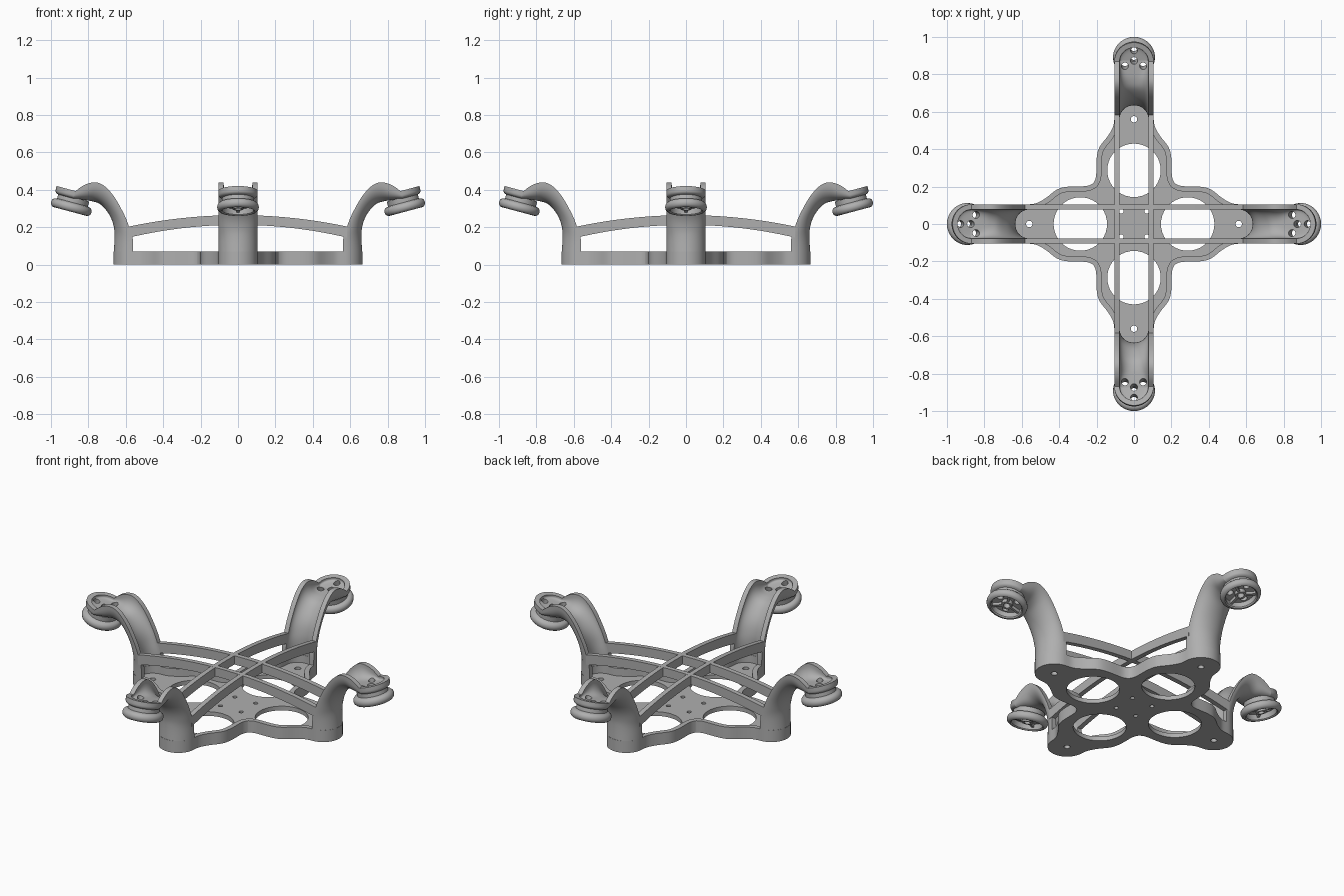
import bpy, bmesh, math
from mathutils import Vector, Matrix

cube = bpy.data.objects.get("Cube")
if cube:
    bpy.data.objects.remove(cube, do_unlink=True)

WALL, HALF = 0.028, 0.105          # shell thickness, arm half width
TILT = math.radians(15)            # motor mount tilt
U = Vector((math.cos(TILT), 0, math.sin(TILT)))
N = Vector((-math.sin(TILT), 0, math.cos(TILT)))
Y = Vector((0, 1, 0))
HUB = Vector((0.88, 0, 0.35))      # underside centre of the arm tip
TIP_H = 0.045                      # wall height of the arm tip
TIP_E = 0.4                        # squareness of the arm tip section

grey = bpy.data.materials.new("frame_grey")
grey.use_nodes = True
COLOUR = (0.43, 0.43, 0.43, 1)
grey.diffuse_color = COLOUR
grey.node_tree.nodes["Principled BSDF"].inputs["Base Color"].default_value = COLOUR


def make(name, bm):
    bmesh.ops.remove_doubles(bm, verts=bm.verts, dist=1e-5)
    bmesh.ops.recalc_face_normals(bm, faces=bm.faces)
    mesh = bpy.data.meshes.new(name)
    bm.to_mesh(mesh)
    bm.free()
    mesh.materials.append(grey)
    ob = bpy.data.objects.new(name, mesh)
    bpy.context.collection.objects.link(ob)
    return ob


def loft(name, rings, closed=False):
    """Skin a row of closed cross-sections."""
    bm = bmesh.new()
    rows = [[bm.verts.new(p) for p in r] for r in rings]
    n = len(rows[0])
    pairs = list(zip(rows, rows[1:])) + ([(rows[-1], rows[0])] if closed else [])
    for a, b in pairs:
        for i in range(n):
            j = (i + 1) % n
            bm.faces.new((a[i], a[j], b[j], b[i]))
    if not closed:
        bm.faces.new(rows[0])
        bm.faces.new(rows[-1])
    return make(name, bm)


def spline(pts, steps=5):
    """Smooth curve through points of any dimension."""
    p = [pts[0]] + list(pts) + [pts[-1]]
    out = []
    for a, b, c, d in zip(p, p[1:], p[2:], p[3:]):
        for k in range(steps):
            t = k / steps
            out.append([0.5 * (2*v + (w-u)*t + (2*u-5*v+4*w-x)*t*t + (3*v-u-3*w+x)*t**3)
                        for u, v, w, x in zip(a, b, c, d)])
    return out + [list(pts[-1])]


def cutter(holes, direction, depth):
    """Round cutters: (position, radius) along a direction."""
    bm = bmesh.new()
    rot = Vector((0, 0, 1)).rotation_difference(direction).to_matrix().to_4x4()
    for pos, r in holes:
        bmesh.ops.create_cone(bm, cap_ends=True, segments=40, radius1=r, radius2=r,
                              depth=depth, matrix=Matrix.Translation(pos) @ rot)
    ob = make("hole_cutter", bm)
    ob.hide_render = True
    return ob


def cut(ob, tool):
    mod = ob.modifiers.new("holes", "BOOLEAN")
    mod.operation, mod.solver, mod.object = "DIFFERENCE", "EXACT", tool
    bpy.context.view_layer.update()
    new = bpy.data.meshes.new_from_object(ob.evaluated_get(bpy.context.evaluated_depsgraph_get()))
    ob.modifiers.clear()
    ob.data = new


def smooth(ob):
    bpy.ops.object.select_all(action="DESELECT")
    ob.select_set(True)
    bpy.context.view_layer.objects.active = ob
    bpy.ops.object.shade_smooth_by_angle(angle=math.radians(35))


def repeat(ob, count=4):
    """Turned copies about the centre."""
    for k in range(1, count):
        c = bpy.data.objects.new(f"{ob.name}_{k + 1}", ob.data)
        c.rotation_euler.z = k * math.pi / 2
        bpy.context.collection.objects.link(c)


# Base outline: wavy flank, round arm end, mirrored flank, turned four times
flank = spline([(.218, .218), (.255, .203), (.35, .2), (.41, .185),
                (.47, .14), (.52, .112), (.56, HALF)])
arc = [(.56 + HALF * math.sin(a), HALF * math.cos(a))
       for a in (math.pi * k / 24 for k in range(1, 24))]
quarter = flank + arc + [(x, -y) for x, y in reversed(flank[1:])]
outline = [Matrix.Rotation(-k * math.pi / 2, 3, "Z") @ Vector((p[0], p[1], 0))
           for k in range(4) for p in quarter]
inner = []
for i, p in enumerate(outline):
    t = (outline[(i + 1) % len(outline)] - outline[i - 1]).normalized()
    inner.append(p + Vector((t.y, -t.x, 0)) * WALL)

# Upright rim around the base
up = Vector((0, 0, 0.07))
rim = loft("base_rim", [(o, o + up, i + up, i) for o, i in zip(outline, inner)], True)
smooth(rim)

# Floor plate with large openings and screw holes
bm = bmesh.new()
face = bm.faces.new([bm.verts.new(p) for p in inner])
ext = bmesh.ops.extrude_face_region(bm, geom=[face])
bmesh.ops.translate(bm, vec=(0, 0, 0.025),
                    verts=[v for v in ext["geom"] if isinstance(v, bmesh.types.BMVert)])
floor = make("base_floor", bm)
holes = []
for k in range(4):
    turn = Matrix.Rotation(k * math.pi / 2, 3, "Z")
    for pos, r in (((.287, 0, 0), .143), ((.56, 0, 0), .017), ((.068, .068, 0), .012)):
        holes.append((turn @ Vector(pos), r))
tool = cutter(holes, Vector((0, 0, 1)), 0.3)
cut(floor, tool)
bpy.data.objects.remove(tool, do_unlink=True)
smooth(floor)

# Arched rails, two in each direction
for turn, word in ((0, "cross"), (math.pi / 2, "long")):
    for side, y in (("first", -HALF), ("second", HALF - WALL)):
        rings = []
        for k in range(33):
            x = -.582 + 1.164 * k / 32
            top, low = .265 - .18 * x * x, .213 - .2 * x * x
            rings.append([(x, y, low), (x, y + WALL, low), (x, y + WALL, top), (x, y, top)])
        rail = loft(f"{word}_rail_{side}", rings)
        rail.rotation_euler.z = turn
        smooth(rail)


def section(depth, e, stop, steps):
    """U-shaped shell as (across, depth) pairs, from one edge round to angle stop."""
    def half(r, d):
        out = []
        for k in range(steps + 1):
            c, s = math.cos(stop * k / steps), math.sin(stop * k / steps)
            c, s = (0 if abs(v) < 1e-6 else v for v in (c, s))
            out.append((math.copysign(abs(c) ** e, c) * r, abs(s) ** e * d))
        return out
    return half(HALF, depth) + half(HALF - WALL, depth - WALL * .9)[::-1]


# Curved arm channel: rim x, rim z, bottom x, bottom z, squareness
tip_rim = HUB + N * TIP_H
stations = [(.56, .05, .665, .05, 1), (.563, .14, .66, .14, 1), (.585, .21, .662, .19, 1),
            (.612, .275, .675, .24, 1), (.66, .36, .70, .285, 1), (.71, .417, .735, .322, .95),
            (.76, .44, .775, .338, .85), (.82, .427, .82, .345, .6),
            (tip_rim.x, tip_rim.z, HUB.x, HUB.z, TIP_E)]
rings = []
for rx, rz, bx, bz, e in spline(stations):
    top, low = Vector((rx, 0, rz)), Vector((bx, 0, bz))
    down = (low - top).normalized()
    rings.append([top + Y * a + down * d for a, d in section((low - top).length, e, math.pi, 24)])
channel = loft("arm_channel", rings)

# Rounded arm tip
half = section(TIP_H, TIP_E, math.pi / 2, 12)
tip = loft("arm_tip", [[tip_rim + (Y * math.cos(f) + U * math.sin(f)) * a - N * d for a, d in half]
                       for f in (math.pi * k / 28 for k in range(29))])

# Motor ring under the tip, hollow below
profile = [(0, .01), (.085, .01), (.085, -.018), (.1, -.022), (.109, -.031), (.112, -.044),
           (.109, -.057), (.1, -.066), (.09, -.068), (.084, -.062), (.082, -.032), (0, -.032)]
ring = loft("motor_ring", [[HUB + (Y * math.cos(f) + U * math.sin(f)) * r + N * h for r, h in profile]
                           for f in (math.tau * k / 48 for k in range(48))], True)

# Hub and spokes inside the ring
hub_profile = [(.018, -.028), (.03, -.028), (.03, -.055), (.018, -.055)]
hub = loft("motor_hub", [[HUB + (Y * math.cos(f) + U * math.sin(f)) * r + N * h for r, h in hub_profile]
                         for f in (math.tau * k / 24 for k in range(24))], True)
spokes = []
for k in range(3):
    a = math.pi / 3 + math.tau * k / 3
    out, across = U * math.cos(a) + Y * math.sin(a), Y * math.cos(a) - U * math.sin(a)
    spokes.append(loft(f"motor_spoke_{k + 1}", [
        [HUB + out * r + across * s * .007 + N * h
         for s, h in ((-1, -.03), (1, -.03), (1, -.05), (-1, -.05))] for r in (.028, .084)]))

# Motor screw holes, then four arms
holes = [(HUB, .019)]
for k in range(3):
    a = math.tau * k / 3
    holes.append((HUB + (U * math.cos(a) + Y * math.sin(a)) * .056, .018))
tool = cutter(holes, N, 0.16)
for ob in (channel, tip, ring):
    cut(ob, tool)
bpy.data.objects.remove(tool, do_unlink=True)
for ob in [channel, tip, ring, hub] + spokes:
    smooth(ob)
    repeat(ob)
